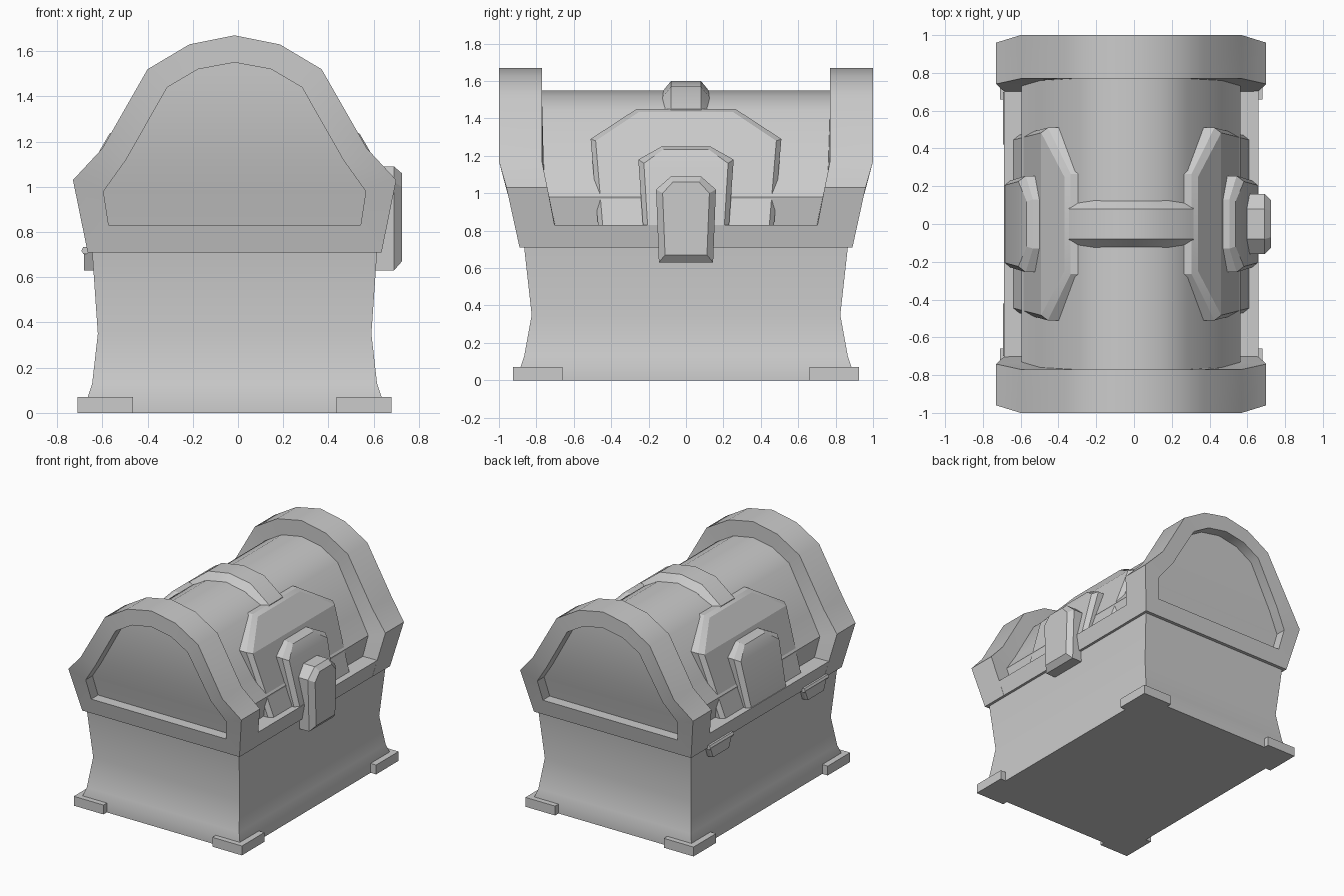
import bpy, bmesh, math

if "Cube" in bpy.data.objects:
    bpy.data.objects.remove(bpy.data.objects["Cube"])

CX = -0.015  # the lock pushes the chest body slightly off centre


def loft(name, rings, angle=32, offset=CX):
    """Skin closed rings of equal length; ends are filled with mirrored strips."""
    bm = bmesh.new()
    vs = [[bm.verts.new((x + offset, y, z)) for x, y, z in r] for r in rings]
    n = len(rings[0])
    for a, b in zip(vs, vs[1:]):
        for i in range(n):
            j = (i + 1) % n
            bm.faces.new((a[i], a[j], b[j], b[i]))
    for r in (vs[0], vs[-1]):
        for i in range((n - 1) // 2):
            f = [r[i], r[i + 1], r[n - 2 - i], r[n - 1 - i]]
            bm.faces.new(list(dict.fromkeys(f)))
    bmesh.ops.recalc_face_normals(bm, faces=bm.faces)
    me = bpy.data.meshes.new(name)
    bm.to_mesh(me)
    bm.free()
    me.shade_smooth()
    me.set_sharp_from_angle(angle=math.radians(angle))
    ob = bpy.data.objects.new(name, me)
    bpy.context.collection.objects.link(ob)
    return ob


def interp(table, z):
    """Piecewise linear lookup in (z, value) pairs of rising z."""
    if z <= table[0][0]:
        return table[0][1]
    for (z0, v0), (z1, v1) in zip(table, table[1:]):
        if z <= z1:
            return v0 + (v1 - v0) * (z - z0) / (z1 - z0)
    return table[-1][1]


def mirrored(half):
    """Half outline, bottom to top, becomes a full outline."""
    left = [(-a, z) for a, z in half]
    return left + [(a, z) for a, z in reversed(half) if a > 0]


def rect(hx, hy, z):
    return [(-hx, -hy, z), (hx, -hy, z), (hx, hy, z), (-hx, hy, z)]


# waisted body
loft("chest_body", [rect(.65, .885, 0), rect(.65, .885, .07), rect(.63, .865, .13),
                    rect(.605, .825, .35), rect(.63, .865, .71)])

# corner feet
for sx in (-1, 1):
    for sy in (-1, 1):
        def foot_ring(z):
            return [(sx * x, sy * y, z) for x, y in
                    ((.45, .66), (.695, .66), (.695, .925), (.45, .925))]
        loft("foot", [foot_ring(0), foot_ring(.07)])

# lid: raised end frames, recessed end panels and barrel in one skin
outer = mirrored([(.65, .71), (.715, 1.03), (.585, 1.17), (.385, 1.52), (.2, 1.63), (0, 1.67)])
inner = mirrored([(.557, .83), (.58, .98), (.48, 1.12), (.298, 1.44), (.162, 1.52), (0, 1.55)])
y_out = [(.71, .89), (1.03, .96), (1.17, 1.0)]
y_in = [(.71, .68), (.83, .70), (1.17, .77)]


def lid_ring(outline, table, side, inset=0):
    return [(x, side * (interp(table, z) - inset), z) for x, z in outline]


def lid_end(s):
    return [lid_ring(inner, y_out, s, .08), lid_ring(inner, y_out, s),
            lid_ring(outer, y_out, s), lid_ring(outer, y_in, s), lid_ring(inner, y_in, s)]


loft("lid", lid_end(-1) + lid_end(1)[::-1])

# ledge along the bottom of the lid
loft("lid_rim", [rect(.649, .8, .71), rect(.674, .8, .83)])


# bevelled plates on the lid sides
def plate(name, side, base, face, x_table, bevel, depth):
    def ring(half, inset):
        return [(side * (interp(x_table, z) - inset), y, z) for y, z in mirrored(half)]
    loft(name, [ring(face, 0), ring(base, bevel), ring(base, depth)], angle=20)


for s in (-1, 1):
    plate("large_side_plate", s,
          [(.47, .825), (.51, 1.29), (.265, 1.45)],
          [(.445, .825), (.483, 1.28), (.25, 1.435)],
          [(.825, .625), (1.285, .475), (1.44, .35)], .03, .16)
    plate("small_side_plate", s,
          [(.23, .825), (.255, 1.18), (.13, 1.25)],
          [(.205, .825), (.225, 1.16), (.12, 1.235)],
          [(.825, .67), (1.17, .595), (1.24, .55)], .03, .15)

# lock on the right side
plate("lock", 1,
      [(.145, .63), (.16, 1.02), (.08, 1.09)],
      [(.112, .67), (.125, 1.0), (.07, 1.06)],
      [(.6, .74), (1.1, .74)], .035, .16)

# hinges on the left side
for y0 in (-.56, .56):
    def hinge_ring(x, k):
        return [(x, y0 + y * k, z) for y, z in
                ((-.1, .63), (-.14, .72), (.14, .72), (.1, .63))]
    loft("hinge_leaf", [hinge_ring(-.6, 1), hinge_ring(-.655, 1), hinge_ring(-.667, .93)])

    def pin_ring(y):
        return [(-.66 + .018 * math.cos(a * math.pi / 3), y,
                 .718 + .018 * math.sin(a * math.pi / 3)) for a in range(6)]
    loft("hinge_pin", [pin_ring(y0 - .14), pin_ring(y0 + .14)])

# strap over the crown of the lid
strap = [(-.33, 1.45), (-.175, 1.57), (0, 1.60), (.175, 1.57), (.33, 1.45)]
loft("top_strap", [[(x * .85, -.125, z - .1), (x, -.125, z - .055), (x, -.08, z),
                    (x, .08, z), (x, .125, z - .055), (x * .85, .125, z - .1)] for x, z in strap])
